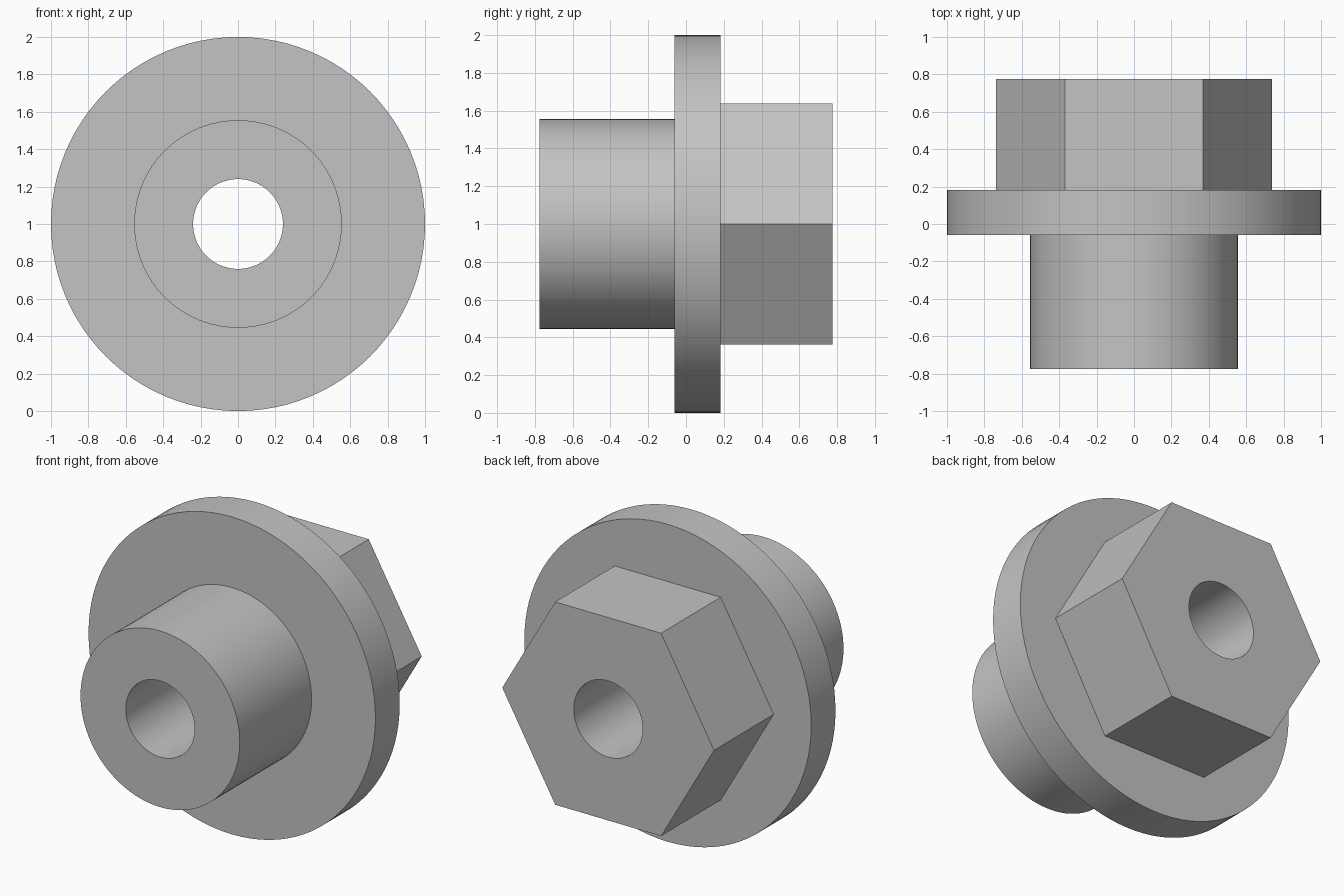
import bpy, bmesh, math

if "Cube" in bpy.data.objects:
    bpy.data.objects.remove(bpy.data.objects["Cube"])

N = 96  # points per ring, a multiple of six


def circle(radius):
    return lambda a: radius


def hexagon(corner):
    # corners point along +x and -x
    apothem = corner * math.cos(math.pi / 6)
    return lambda a: apothem / math.cos(a % (math.pi / 3) - math.pi / 6)


bore, barrel, flange, hex_head = circle(0.24), circle(0.555), circle(1.0), hexagon(0.738)

# Outline along the y axis, from the front of the bore, over the outside, back to the bore
sections = [
    (bore, -0.775), (barrel, -0.775),   # front face
    (barrel, -0.06), (flange, -0.06),   # barrel and flange front
    (flange, 0.182), (hex_head, 0.182), # flange rim and back
    (hex_head, 0.775), (bore, 0.775),   # hex head and back face
]

bm = bmesh.new()
rings = []
for shape, y in sections:
    ring = []
    for i in range(N):
        a = 2 * math.pi * i / N
        r = shape(a)
        ring.append(bm.verts.new((r * math.cos(a), y, 1 + r * math.sin(a))))
    rings.append(ring)

# Skin between successive rings; the last pair closes the bore
for k, ring in enumerate(rings):
    nxt = rings[(k + 1) % len(rings)]
    for i in range(N):
        j = (i + 1) % N
        bm.faces.new((ring[i], ring[j], nxt[j], nxt[i]))
bmesh.ops.recalc_face_normals(bm, faces=bm.faces)

mesh = bpy.data.meshes.new("flanged_hex_bushing")
bm.to_mesh(mesh)
bm.free()
bushing = bpy.data.objects.new("flanged_hex_bushing", mesh)
bpy.context.collection.objects.link(bushing)

# Plain grey metal
grey = bpy.data.materials.new("grey_metal")
grey.diffuse_color = (0.55, 0.55, 0.55, 1)
grey.use_nodes = True
grey.node_tree.nodes["Principled BSDF"].inputs["Base Color"].default_value = grey.diffuse_color
mesh.materials.append(grey)

# Smooth round walls, crisp edges
bpy.context.view_layer.objects.active = bushing
bushing.select_set(True)
bpy.ops.object.shade_smooth_by_angle(angle=math.radians(30))
